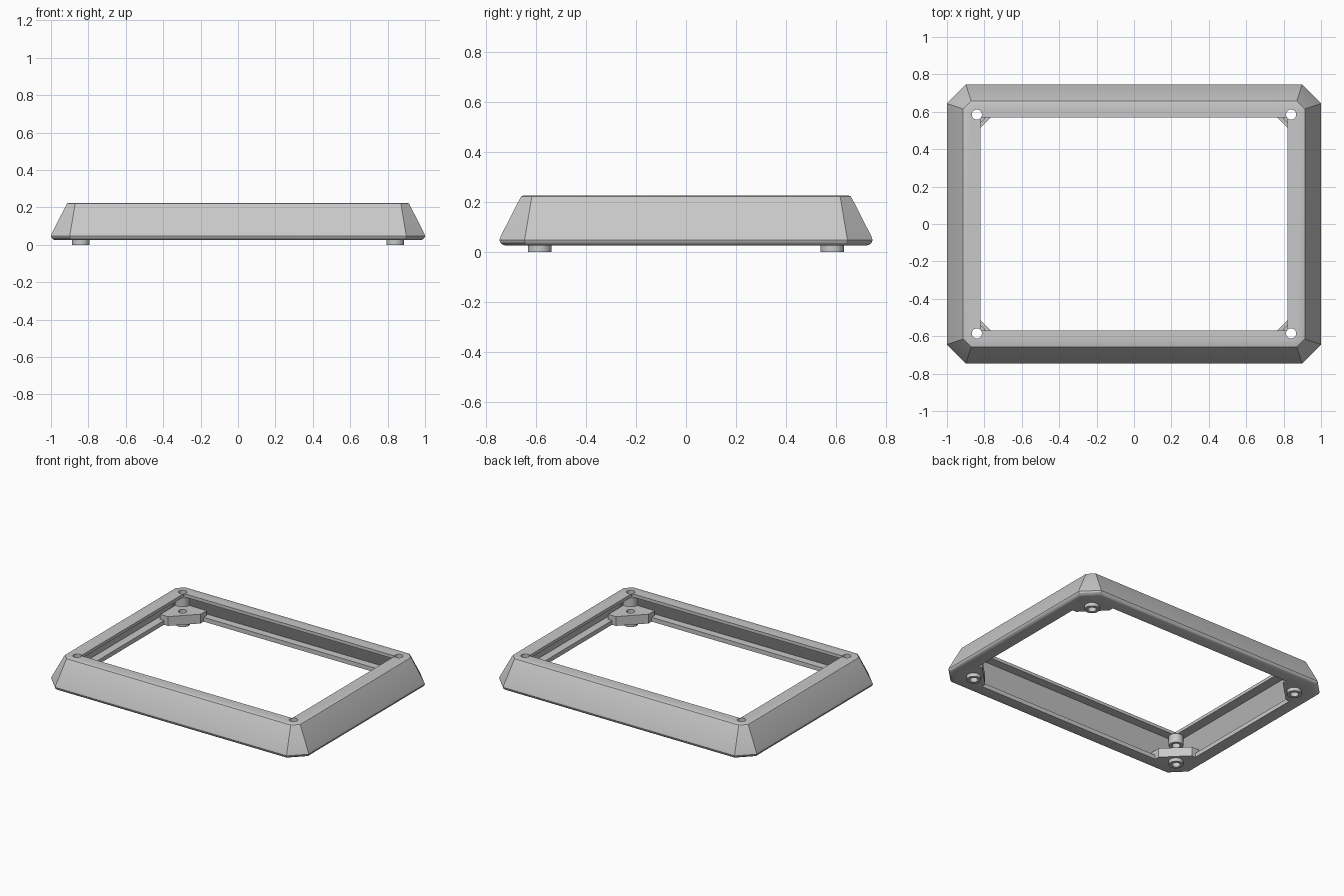
import bpy, bmesh, math

cube = bpy.data.objects.get("Cube")
if cube:
    bpy.data.objects.remove(cube)

grey = bpy.data.materials.new("light_grey")
grey.use_nodes = True
colour = (0.58, 0.58, 0.58, 1)
grey.diffuse_color = colour
grey.node_tree.nodes["Principled BSDF"].inputs["Base Color"].default_value = colour

SCREW_X, SCREW_Y = 0.84, 0.585
HOLE, COLLAR = 0.027, 0.047
CORNERS = [("front_right", -1, -1), ("front_left", 1, -1),
           ("back_right", -1, 1), ("back_left", 1, 1)]


def add_object(name, bm, smooth=False):
    bmesh.ops.recalc_face_normals(bm, faces=bm.faces)
    mesh = bpy.data.meshes.new(name)
    bm.to_mesh(mesh)
    bm.free()
    mesh.materials.append(grey)
    obj = bpy.data.objects.new(name, mesh)
    bpy.context.collection.objects.link(obj)
    if smooth:
        smooth_shade(obj)
    return obj


def activate(obj):
    bpy.ops.object.select_all(action='DESELECT')
    obj.select_set(True)
    bpy.context.view_layer.objects.active = obj


def smooth_shade(obj):
    activate(obj)
    bpy.ops.object.shade_smooth_by_angle(angle=math.radians(30))


def bridge(bm, rings):
    """Join closed rings in order, and the last one back to the first."""
    for a, b in zip(rings, rings[1:] + rings[:1]):
        for i in range(len(a)):
            j = (i + 1) % len(a)
            bm.faces.new((a[i], a[j], b[j], b[i]))


def chamfered_ring(bm, x, y, c, z):
    pts = [(x, y - c), (x - c, y), (c - x, y), (-x, y - c),
           (-x, c - y), (c - x, -y), (x - c, -y), (x, c - y)]
    return [bm.verts.new((px, py, z)) for px, py in pts]


def tube(name, x, y, z0, z1):
    bm = bmesh.new()
    rings = []
    for r, z in ((COLLAR, z0), (COLLAR, z1), (HOLE, z1), (HOLE, z0)):
        rings.append([bm.verts.new((x + r * math.cos(t), y + r * math.sin(t), z))
                      for t in (math.tau * i / 32 for i in range(32))])
    bridge(bm, rings)
    return add_object(name, bm, True)


def drill(obj, x, y):
    bpy.ops.mesh.primitive_cylinder_add(vertices=32, radius=HOLE, depth=1, location=(x, y, 0))
    cutter = bpy.context.object
    cutter.hide_render = True
    cutter.data.materials.append(grey)
    mod = obj.modifiers.new("screw_hole", 'BOOLEAN')
    mod.operation = 'DIFFERENCE'
    mod.solver = 'EXACT'
    mod.object = cutter
    activate(obj)
    bpy.ops.object.modifier_apply(modifier=mod.name)
    bpy.data.objects.remove(cutter)


# Hollow sloped frame: half width, half depth, corner cut, height
bm = bmesh.new()
section = [
    (0.975, 0.720, 0.092, 0.025),   # rounded lower edge
    (0.988, 0.733, 0.096, 0.029),
    (0.997, 0.742, 0.099, 0.038),
    (1.000, 0.745, 0.100, 0.048),
    (0.995, 0.740, 0.098, 0.063),
    (0.918, 0.663, 0.046, 0.214),   # softened top edge
    (0.913, 0.657, 0.043, 0.222),
    (0.905, 0.649, 0.040, 0.225),
    (0.820, 0.570, 0.003, 0.225),   # opening
    (0.820, 0.570, 0.003, 0.203),
    (0.888, 0.632, 0.030, 0.203),   # cavity
    (0.955, 0.700, 0.080, 0.055),
    (0.900, 0.648, 0.050, 0.055),   # bottom lip
    (0.900, 0.648, 0.050, 0.025),
]
bridge(bm, [chamfered_ring(bm, *row) for row in section])
frame = add_object("frame", bm)
for _, sx, sy in CORNERS:
    drill(frame, sx * SCREW_X, sy * SCREW_Y)
smooth_shade(frame)

# Corner tabs with feet below, and screw bosses under the top
tab_outline = [(0.72, 0.615), (0.87, 0.465), (0.93, 0.465),
               (0.93, 0.645), (0.895, 0.68), (0.72, 0.68)]
for corner, sx, sy in CORNERS:
    bm = bmesh.new()
    base = bm.faces.new([bm.verts.new((sx * x, sy * y, 0.025)) for x, y in tab_outline])
    top = bmesh.ops.extrude_face_region(bm, geom=[base])["geom"]
    bmesh.ops.translate(bm, vec=(0, 0, 0.065),
                        verts=[v for v in top if isinstance(v, bmesh.types.BMVert)])
    tab = add_object(corner + "_tab", bm)
    drill(tab, sx * SCREW_X, sy * SCREW_Y)
    smooth_shade(tab)
    tube(corner + "_foot", sx * SCREW_X, sy * SCREW_Y, 0, 0.026)
    tube(corner + "_boss", sx * SCREW_X, sy * SCREW_Y, 0.14, 0.204)
